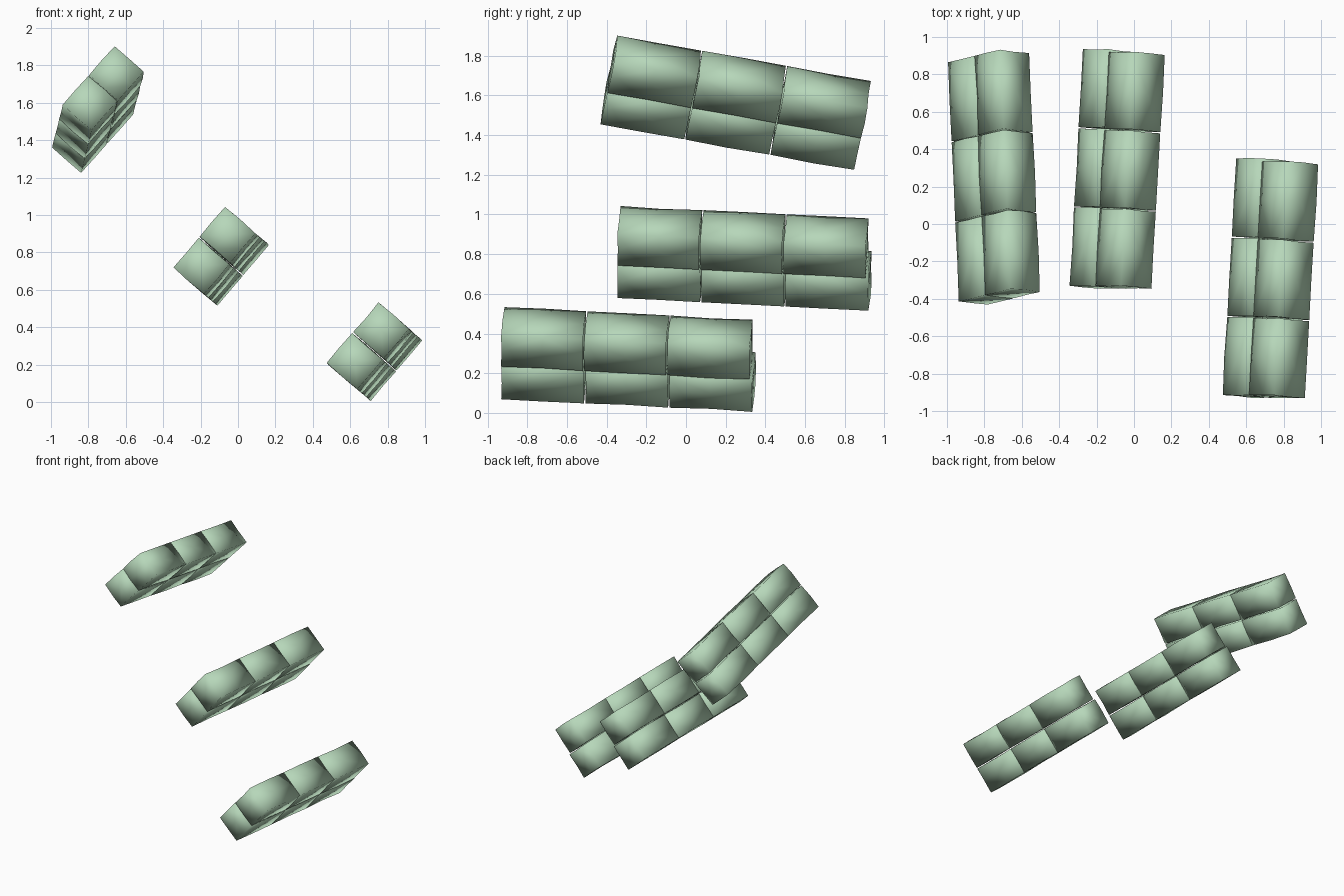
import bpy, bmesh, random
from mathutils import Vector

if "Cube" in bpy.data.objects:
    bpy.data.objects.remove(bpy.data.objects["Cube"])

random.seed(4)
ROUGH = 0.004   # slight hewn unevenness of the stone surfaces
GAP = 0.007     # joint between neighbouring blocks

mat = bpy.data.materials.new("pale_green")
mat.diffuse_color = (0.47, 0.68, 0.49, 1)
mat.use_nodes = True
mat.node_tree.nodes["Principled BSDF"].inputs["Base Color"].default_value = mat.diffuse_color


def block(name, origin, u, v, w):
    """Box from a corner and three edge vectors, lightly uneven, smooth shaded."""
    bm = bmesh.new()
    bmesh.ops.create_cube(bm, size=1)
    bmesh.ops.subdivide_edges(bm, edges=bm.edges[:], cuts=1, use_grid_fill=True)
    centre = origin + (u + v + w) / 2
    dims = [e.length for e in (u, v, w)]
    axes = [e.normalized() for e in (u, v, w)]
    for vert in bm.verts:
        p = centre.copy()
        corner = all(abs(c) > 0.4 for c in vert.co)
        for c, d, a in zip(vert.co, dims, axes):
            r = 0 if corner else random.uniform(-ROUGH, ROUGH)
            p += a * (c * (d - GAP) + r)
        vert.co = p
    bmesh.ops.triangulate(bm, faces=bm.faces[:])
    for f in bm.faces:
        f.smooth = True
    me = bpy.data.meshes.new(name)
    bm.to_mesh(me)
    bm.free()
    me.materials.append(mat)
    bpy.context.collection.objects.link(bpy.data.objects.new(name, me))


def step(name, corner, across, up, along, shorten):
    """One tilted step: two rows of three blocks."""
    corner, across, up, along = map(Vector, (corner, across, up, along))
    for row, label in enumerate(("lower", "upper")):
        run = along * (1 - shorten * row) / 3
        for i in range(3):
            block(f"{name}_{label}_block_{i + 1}",
                  corner + up * row / 2 + run * i, across, up / 2, run)


# Two parallel steps, then the steeper top one
tilt = dict(across=(0.168, -0.017, -0.146), up=(0.28, 0, 0.328),
            along=(0.072, 1.272, -0.064), shorten=0.012)
step("low_step", (0.47, -0.918, 0.21), **tilt)
step("middle_step", (-0.35, -0.333, 0.72), **tilt)
step("top_step", (-0.942, -0.417, 1.59), across=(0.16, -0.018, -0.14),
     up=(0.283, 0.068, 0.317), along=(-0.057, 1.285, -0.23), shorten=0)
